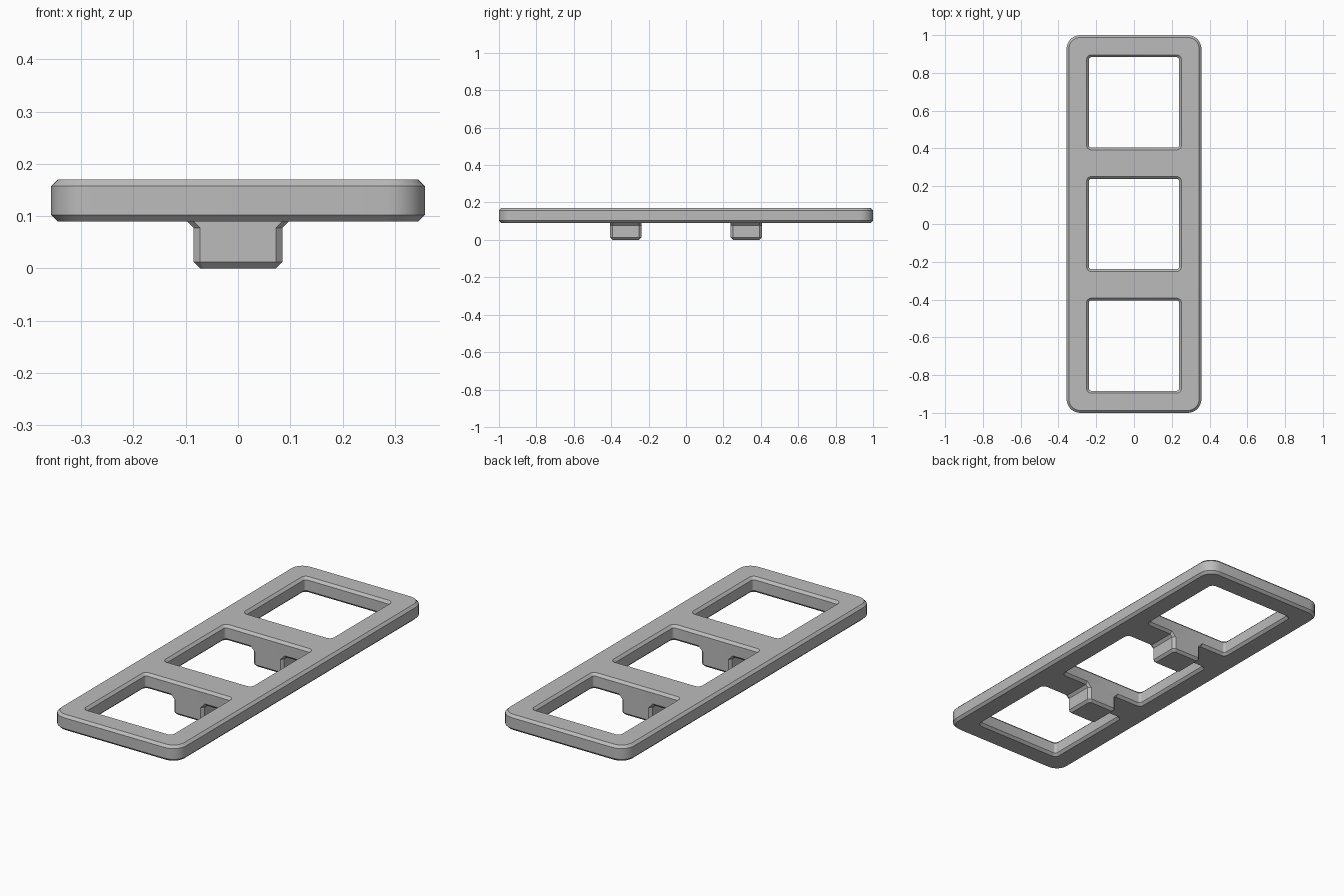
import bpy
import bmesh
import math

cube = bpy.data.objects.get("Cube")
if cube:
    bpy.data.objects.remove(cube, do_unlink=True)

C = 0.0125                      # chamfer size used everywhere
HALF_X, HALF_Y = 0.357, 1.0     # frame outline
Z0, Z1 = 0.09, 0.17             # frame underside and top
HOLE, PITCH = 0.239, 0.644      # window half size and spacing
POST_X = 0.085

grey = bpy.data.materials.new("plain grey")
grey.use_nodes = True
colour = (0.5, 0.5, 0.5, 1)
grey.diffuse_color = colour
grey.node_tree.nodes["Principled BSDF"].inputs["Base Color"].default_value = colour


def ring(bm, cy, hx, hy, r, z, steps):
    """Closed loop of vertices: a rectangle with rounded or cut corners."""
    verts = []
    for i, (sx, sy) in enumerate([(1, 1), (-1, 1), (-1, -1), (1, -1)]):
        for k in range(steps + 1):
            a = math.pi / 2 * (i + k / steps)
            verts.append(bm.verts.new((sx * (hx - r) + r * math.cos(a),
                                       cy + sy * (hy - r) + r * math.sin(a), z)))
    return verts


def bridge(bm, rings):
    """Join successive loops with quads."""
    for a, b in zip(rings, rings[1:]):
        n = len(a)
        for i in range(n):
            j = (i + 1) % n
            bm.faces.new((a[i], a[j], b[j], b[i]))


def loop_edges(bm, verts):
    return [bm.edges.get((verts[i - 1], verts[i])) for i in range(len(verts))]


def finish(bm, name):
    bmesh.ops.recalc_face_normals(bm, faces=bm.faces[:])
    mesh = bpy.data.meshes.new(name)
    bm.to_mesh(mesh)
    bm.free()
    mesh.materials.append(grey)
    obj = bpy.data.objects.new(name, mesh)
    bpy.context.collection.objects.link(obj)
    bpy.ops.object.select_all(action="DESELECT")
    obj.select_set(True)
    bpy.context.view_layer.objects.active = obj
    bpy.ops.object.shade_smooth_by_angle(angle=math.radians(30))
    return obj


def chamfered_wall(bm, cy, hx, hy, r, steps, d):
    """Vertical wall whose top and bottom edges are chamfered by offset d."""
    levels = [(d, Z0), (0, Z0 + C), (0, Z1 - C), (d, Z1)]
    rings = [ring(bm, cy, hx + o, hy + o, r + o, z, steps) for o, z in levels]
    bridge(bm, rings)
    return rings


# Frame: outer wall, three window walls, then flat top and underside
bm = bmesh.new()
walls = [chamfered_wall(bm, 0, HALF_X, HALF_Y, 0.073, 8, -C)]
for k in (-1, 0, 1):
    walls.append(chamfered_wall(bm, k * PITCH, HOLE, HOLE, C, 4, C))
for end, up in ((0, -1), (-1, 1)):
    edges = [e for w in walls for e in loop_edges(bm, w[end])]
    bmesh.ops.triangle_fill(bm, use_beauty=True, edges=edges, normal=(0, 0, up))
finish(bm, "window_frame")

# Posts under the two crossbars, flared sideways where they meet the frame
post_y = PITCH / 2 - HOLE
for side, name in ((-1, "front_post"), (1, "back_post")):
    bm = bmesh.new()
    levels = [(-C, -C, 0), (0, 0, C), (0, 0, Z0 - C), (C, 0, Z0), (2 * C, 0, Z0 + C)]
    rings = [ring(bm, side * PITCH / 2, POST_X + dx, post_y + dy,
                  C if z else C / 2, z, 1) for dx, dy, z in levels]
    bridge(bm, rings)
    bm.faces.new(rings[0])
    bm.faces.new(rings[-1])
    finish(bm, name)
